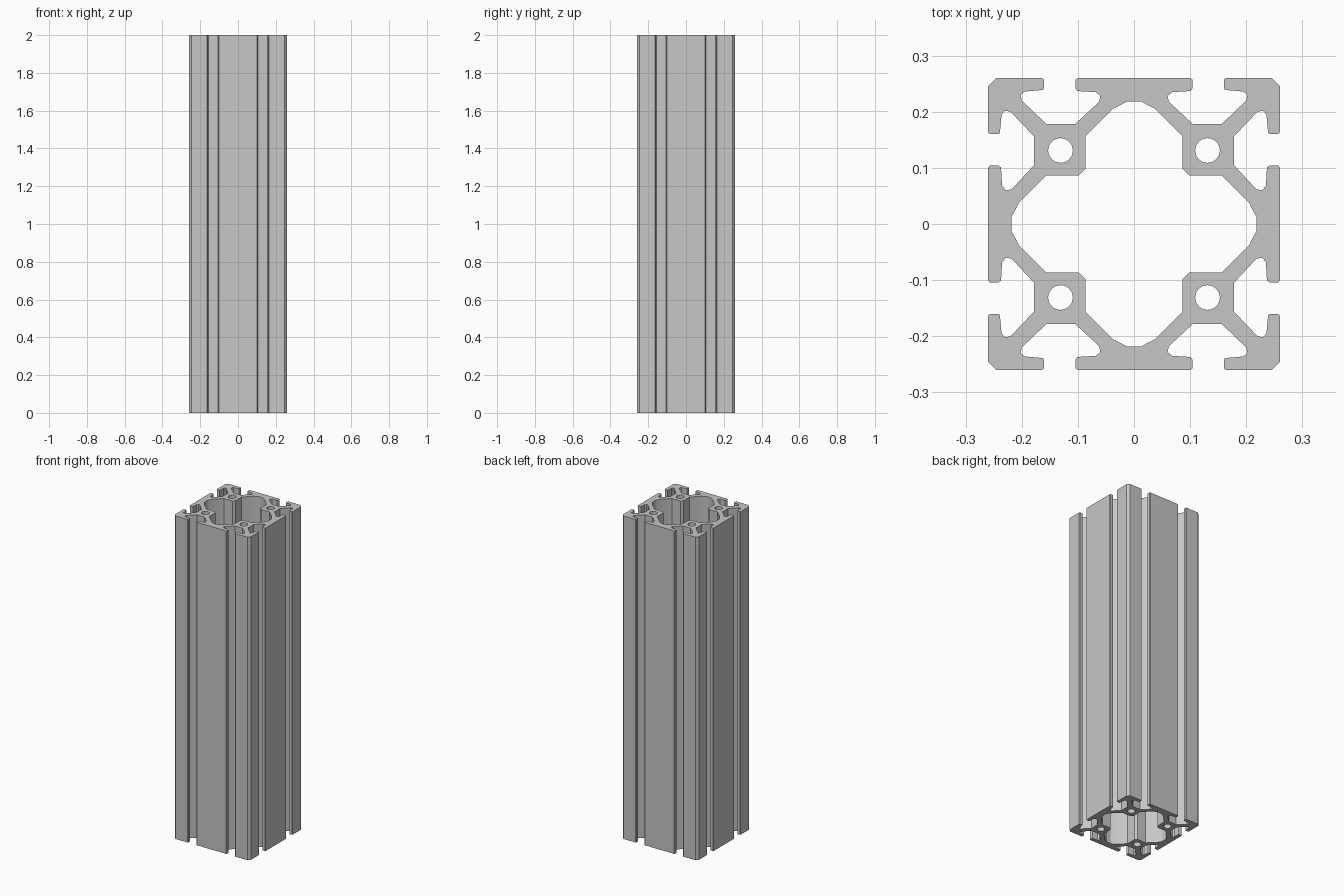
import bpy, bmesh, math

cube = bpy.data.objects.get("Cube")
if cube:
    bpy.data.objects.remove(cube, do_unlink=True)

HEIGHT = 2.0
HOLE_POS, HOLE_RADIUS = 0.131, 0.022

# One eighth of the outer outline: side middle, T-slot, corner lip
outer_eighth = [
    (0.26, 0.10), (0.257, 0.104), (0.242, 0.104), (0.237, 0.101),
    (0.235, 0.068), (0.228, 0.06), (0.218, 0.062),
    (0.178, 0.105), (0.178, 0.156),
    (0.22, 0.2), (0.23, 0.202), (0.236, 0.195),
    (0.239, 0.162), (0.243, 0.16), (0.257, 0.16), (0.26, 0.164),
    (0.26, 0.246),
]
# One eighth of the central cavity
inner_eighth = [
    (0.218, 0.013), (0.205, 0.038), (0.157, 0.086), (0.099, 0.086),
]


def full_loop(eighth):
    """Mirror an eighth over the diagonal, then turn it four times."""
    quarter = eighth + [(y, x) for x, y in reversed(eighth)]
    loop = []
    for _ in range(4):
        loop += quarter
        quarter = [(-y, x) for x, y in quarter]
    return loop


def circle(cx, cy, radius, sides=24):
    return [(cx + radius * math.cos(math.tau * i / sides),
             cy + radius * math.sin(math.tau * i / sides)) for i in range(sides)]


# Outline, cavity and four screw bores as one filled profile
loops = [full_loop(outer_eighth), full_loop(inner_eighth)]
for sx in (-1, 1):
    for sy in (-1, 1):
        loops.append(circle(sx * HOLE_POS, sy * HOLE_POS, HOLE_RADIUS))

profile = bpy.data.curves.new("profile", "CURVE")
profile.dimensions = "2D"
profile.fill_mode = "BOTH"
profile.extrude = HEIGHT / 2
for loop in loops:
    spline = profile.splines.new("POLY")
    spline.points.add(len(loop) - 1)
    for point, (x, y) in zip(spline.points, loop):
        point.co = (x, y, 0, 1)
    spline.use_cyclic_u = True

rail = bpy.data.objects.new("slotted_rail", profile)
bpy.context.collection.objects.link(rail)
bpy.ops.object.select_all(action="DESELECT")
rail.select_set(True)
bpy.context.view_layer.objects.active = rail
bpy.ops.object.convert(target="MESH")
rail = bpy.context.view_layer.objects.active

# Weld caps to walls and stand the rail on the ground
bm = bmesh.new()
bm.from_mesh(rail.data)
bmesh.ops.remove_doubles(bm, verts=bm.verts, dist=0.0001)
bmesh.ops.translate(bm, verts=bm.verts, vec=(0, 0, HEIGHT / 2))
bmesh.ops.recalc_face_normals(bm, faces=bm.faces)
bm.to_mesh(rail.data)
bm.free()

# Plain aluminium grey
metal = bpy.data.materials.new("aluminium_grey")
metal.use_nodes = True
colour = (0.57, 0.57, 0.57, 1)
metal.diffuse_color = colour
metal.node_tree.nodes["Principled BSDF"].inputs["Base Color"].default_value = colour
rail.data.materials.clear()
rail.data.materials.append(metal)

bpy.ops.object.shade_smooth_by_angle(angle=math.radians(20))
